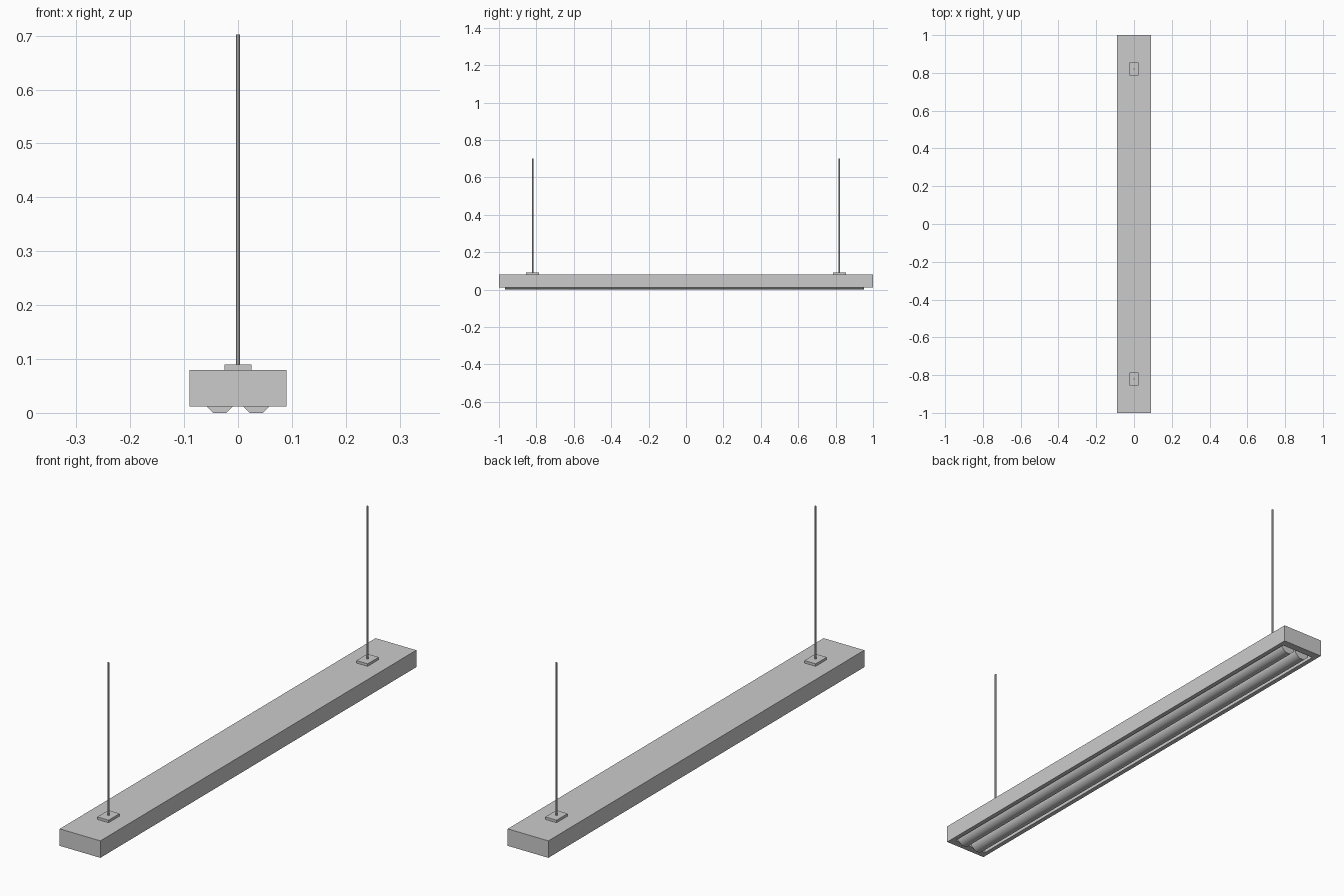
import bpy, bmesh, math

if "Cube" in bpy.data.objects:
    bpy.data.objects.remove(bpy.data.objects["Cube"])


def mesh_object(name, bm):
    bmesh.ops.recalc_face_normals(bm, faces=bm.faces)
    me = bpy.data.meshes.new(name)
    bm.to_mesh(me)
    bm.free()
    ob = bpy.data.objects.new(name, me)
    bpy.context.collection.objects.link(ob)
    return ob


def box(bm, size, loc):
    vs = bmesh.ops.create_cube(bm, size=1)["verts"]
    bmesh.ops.scale(bm, vec=size, verts=vs)
    bmesh.ops.translate(bm, vec=loc, verts=vs)


def cylinder(name, radius, length, sides, loc, rot=(0, 0, 0), angle=30):
    bpy.ops.mesh.primitive_cylinder_add(vertices=sides, radius=radius, depth=length,
                                        location=loc, rotation=rot)
    ob = bpy.context.object
    ob.name = name
    bpy.ops.object.shade_smooth_by_angle(angle=math.radians(angle))
    return ob


# Housing: box with a recess open at the bottom
bm = bmesh.new()
box(bm, (0.18, 2.0, 0.068), (0, 0, 0.046))
bottom = min(bm.faces, key=lambda f: f.calc_center_median().z)
bmesh.ops.inset_region(bm, faces=[bottom], thickness=0.025)
for v in bottom.verts:
    v.co.y = math.copysign(0.97, v.co.y)
roof = bmesh.ops.extrude_face_region(bm, geom=[bottom])["geom"]
bmesh.ops.translate(bm, vec=(0, 0, 0.056),
                    verts=[g for g in roof if isinstance(g, bmesh.types.BMVert)])
if bottom.is_valid:
    bmesh.ops.delete(bm, geom=[bottom], context="FACES_ONLY")
mesh_object("housing", bm)

# Two eight-sided lamp tubes, flat side down
R = 0.0325
for side, x in (("left", -0.034), ("right", 0.034)):
    cylinder("tube_" + side, R, 1.92, 8, (x, -0.008, R * math.cos(math.pi / 8)),
             (math.pi / 2, math.pi / 8, 0), 50)

# Mounting plates and suspension rods
for end, y in (("front", -0.82), ("back", 0.82)):
    bm = bmesh.new()
    box(bm, (0.05, 0.07, 0.012), (0, y, 0.084))
    mesh_object("plate_" + end, bm)
    cylinder("rod_" + end, 0.0035, 0.614, 8, (0, y, 0.395))
